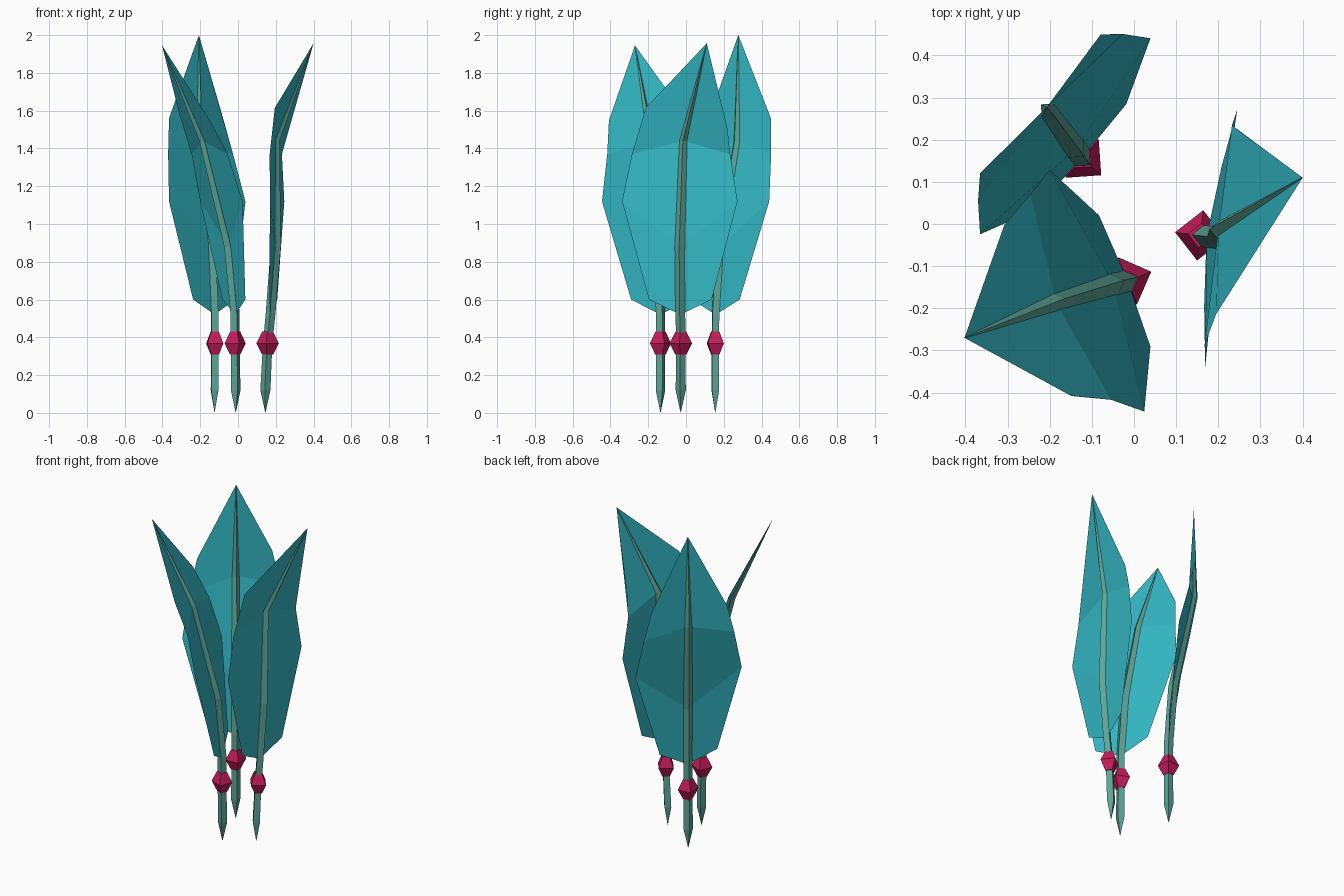
import bpy
from math import cos, sin, radians, pi
from mathutils import Vector

if "Cube" in bpy.data.objects:
    bpy.data.objects.remove(bpy.data.objects["Cube"])


def material(name, rgb):
    m = bpy.data.materials.new(name)
    m.diffuse_color = (*rgb, 1)
    m.use_nodes = True
    m.node_tree.nodes["Principled BSDF"].inputs["Base Color"].default_value = m.diffuse_color
    return m


VANE = material("teal_vane", (0.035, 0.50, 0.58))
SHAFT = material("pale_shaft", (0.11, 0.38, 0.31))
BEAD = material("crimson_bead", (0.55, 0.012, 0.10))


def add_mesh(name, verts, faces, mat):
    me = bpy.data.meshes.new(name)
    me.from_pydata(verts, [], faces)
    me.materials.append(mat)
    me.update()
    ob = bpy.data.objects.new(name, me)
    bpy.context.collection.objects.link(ob)
    return ob


# Four-sided tube through centres with varying radius
def loft(name, centres, radii, angle, mat):
    verts, faces = [], []
    for c, r in zip(centres, radii):
        for k in range(4):
            a = angle + k * pi / 2
            verts.append(Vector(c) + Vector((cos(a), sin(a), 0)) * r)
    n = len(centres)
    for i in range(n - 1):
        for k in range(4):
            a, b = 4 * i + k, 4 * i + (k + 1) % 4
            faces.append((a, b, b + 4, a + 4))
    faces += [(3, 2, 1, 0), tuple(range(4 * n - 4, 4 * n))]
    return add_mesh(name, verts, faces, mat)


HALF_WIDTHS = (0.167, 0.308, 0.262, 0.218)
EDGE_Z = (0.60, 1.12, 1.37, 1.56)
RIB_Z = (0.52, 0.88, 1.44)


def feather(name, angle, foot, bead, rib, mids, tip, skew):
    a = radians(angle)
    side = Vector((cos(a), sin(a), 0))
    tip = Vector(tip)
    centre = [Vector((x, y, z)) for (x, y), z in zip(rib, RIB_Z)] + [tip]

    # Folded leaf-shaped vane, mirrored about the rib
    verts, faces = list(centre), []
    for s in (-1, 1):
        o = len(verts)
        for i, ((x, y), z, w) in enumerate(zip(mids, EDGE_Z, HALF_WIDTHS)):
            dz = s * skew if i == 3 else 0
            verts.append(Vector((x, y, z + dz)) + side * s * w)
        quads = [(0, 1, o + 1, o), (1, 2, o + 2, o + 1), (2, 3, o + 3, o + 2)]
        faces += [q if s < 0 else q[::-1] for q in quads]
    add_mesh(name + "_vane", verts, faces, VANE)

    # Pointed quill running up into the tapering rib
    path = [(*foot, 0.003), (*foot, 0.12), (*bead, 0.37)] + centre
    loft(name + "_shaft", path, (0.001, 0.027, 0.025, 0.026, 0.027, 0.021, 0.001), a, SHAFT)

    # Faceted bead
    loft(name + "_bead", [(*bead, z) for z in (0.308, 0.368, 0.43)],
         (0.029, 0.06, 0.029), a, BEAD)


feather("back_feather", 49, (-0.124, 0.155), (-0.123, 0.155),
        [(-0.123, 0.157), (-0.138, 0.178), (-0.205, 0.27)],
        [(-0.128, 0.158), (-0.163, 0.208), (-0.198, 0.253), (-0.222, 0.285)],
        (-0.207, 0.277, 2.0), 0)
feather("front_feather", -68.6, (-0.012, -0.135), (-0.015, -0.135),
        [(-0.015, -0.135), (-0.048, -0.143), (-0.185, -0.185)],
        [(-0.022, -0.135), (-0.088, -0.158), (-0.15, -0.173), (-0.228, -0.205)],
        (-0.402, -0.27, 1.945), -0.012)
feather("right_feather", 82.9, (0.145, -0.028), (0.157, -0.027),
        [(0.172, -0.03), (0.2, -0.033), (0.2, -0.014)],
        [(0.187, -0.03), (0.207, -0.033), (0.2, -0.026), (0.222, 0.003)],
        (0.40, 0.11, 1.957), -0.055)
